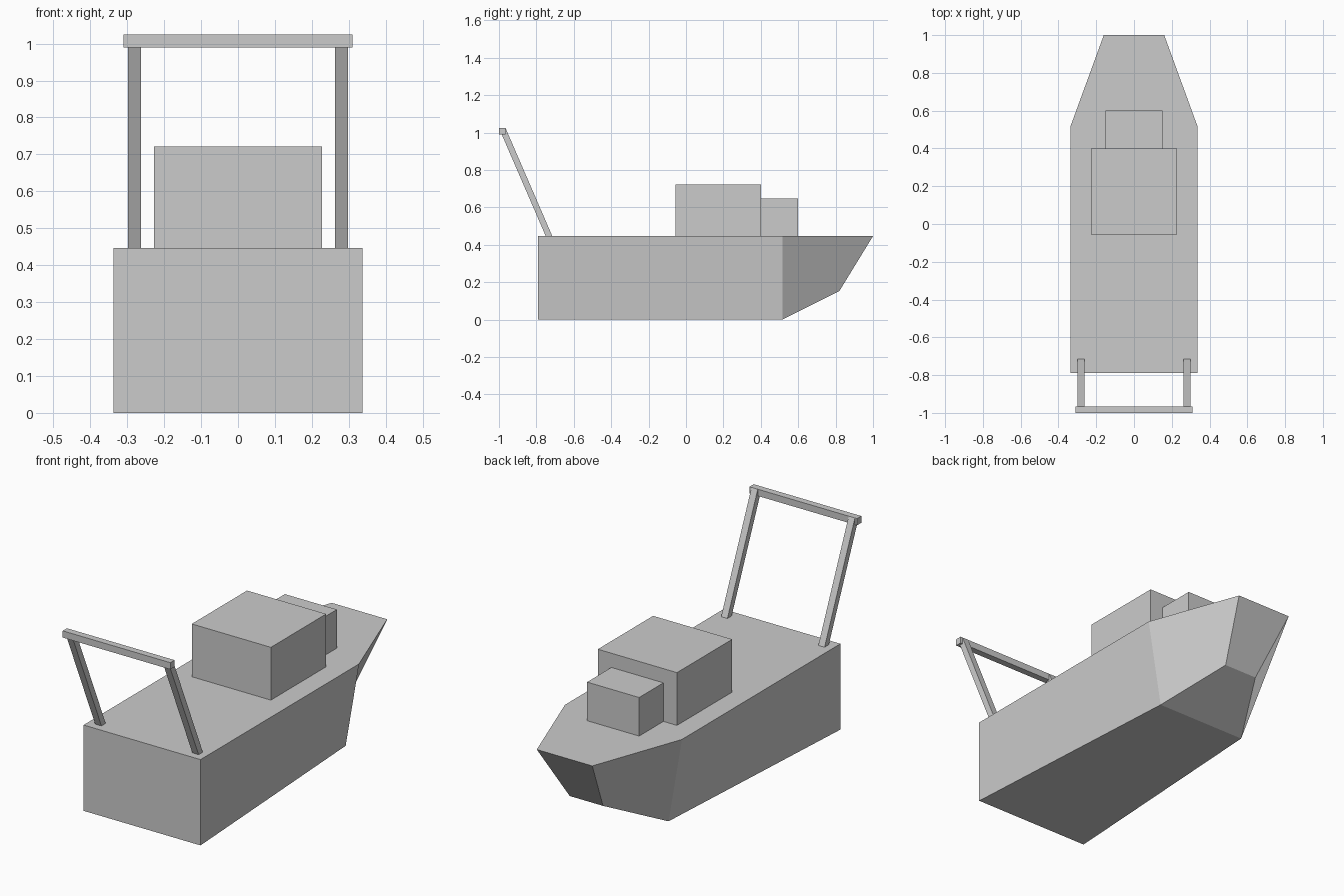
import bpy, bmesh

if "Cube" in bpy.data.objects:
    bpy.data.objects.remove(bpy.data.objects["Cube"])

DECK = 0.447


def make_object(name, bm):
    bmesh.ops.recalc_face_normals(bm, faces=bm.faces)
    mesh = bpy.data.meshes.new(name)
    bm.to_mesh(mesh)
    bm.free()
    obj = bpy.data.objects.new(name, mesh)
    bpy.context.collection.objects.link(obj)
    return obj


def box(name, x, y, z):
    bm = bmesh.new()
    bmesh.ops.create_cube(bm, size=1)
    for v in bm.verts:
        v.co = [lo + (c + 0.5) * (hi - lo) for c, (lo, hi) in zip(v.co, (x, y, z))]
    return make_object(name, bm)


def loft(name, sections):
    """Join matching rings of points and cap both ends."""
    bm = bmesh.new()
    rings = [[bm.verts.new(p) for p in s] for s in sections]
    for a, b in zip(rings, rings[1:]):
        for i in range(len(a)):
            j = (i + 1) % len(a)
            bm.faces.new((a[i], a[j], b[j], b[i]))
    bm.faces.new(rings[0])
    bm.faces.new(rings[-1])
    return make_object(name, bm)


def hull_section(y_top, w_top, y_bot, w_bot, z_bot):
    return [(-w_top, y_top, DECK), (w_top, y_top, DECK),
            (w_bot, y_bot, z_bot), (-w_bot, y_bot, z_bot)]


# Hull: stern, shoulder and raked bow
loft("hull", [
    hull_section(-0.79, 0.337, -0.79, 0.337, 0),
    hull_section(0.515, 0.337, 0.515, 0.26, 0),
    hull_section(1.0, 0.16, 0.82, 0.096, 0.153),
])

# Cabin and the lower block ahead of it
box("cabin", (-0.228, 0.228), (-0.055, 0.4), (DECK, 0.722))
box("cabin_front", (-0.15, 0.15), (0.4, 0.6), (DECK, 0.648))

# Raked stern frame
for side, name in ((-1, "left_frame_post"), (1, "right_frame_post")):
    profile = [(-0.75, DECK), (-0.715, DECK), (-0.965, 1.025), (-0.985, 0.99)]
    loft(name, [[(side * 0.28 + dx, y, z) for y, z in profile] for dx in (-0.018, 0.018)])
box("frame_crossbar", (-0.31, 0.31), (-1.0, -0.965), (0.99, 1.025))
